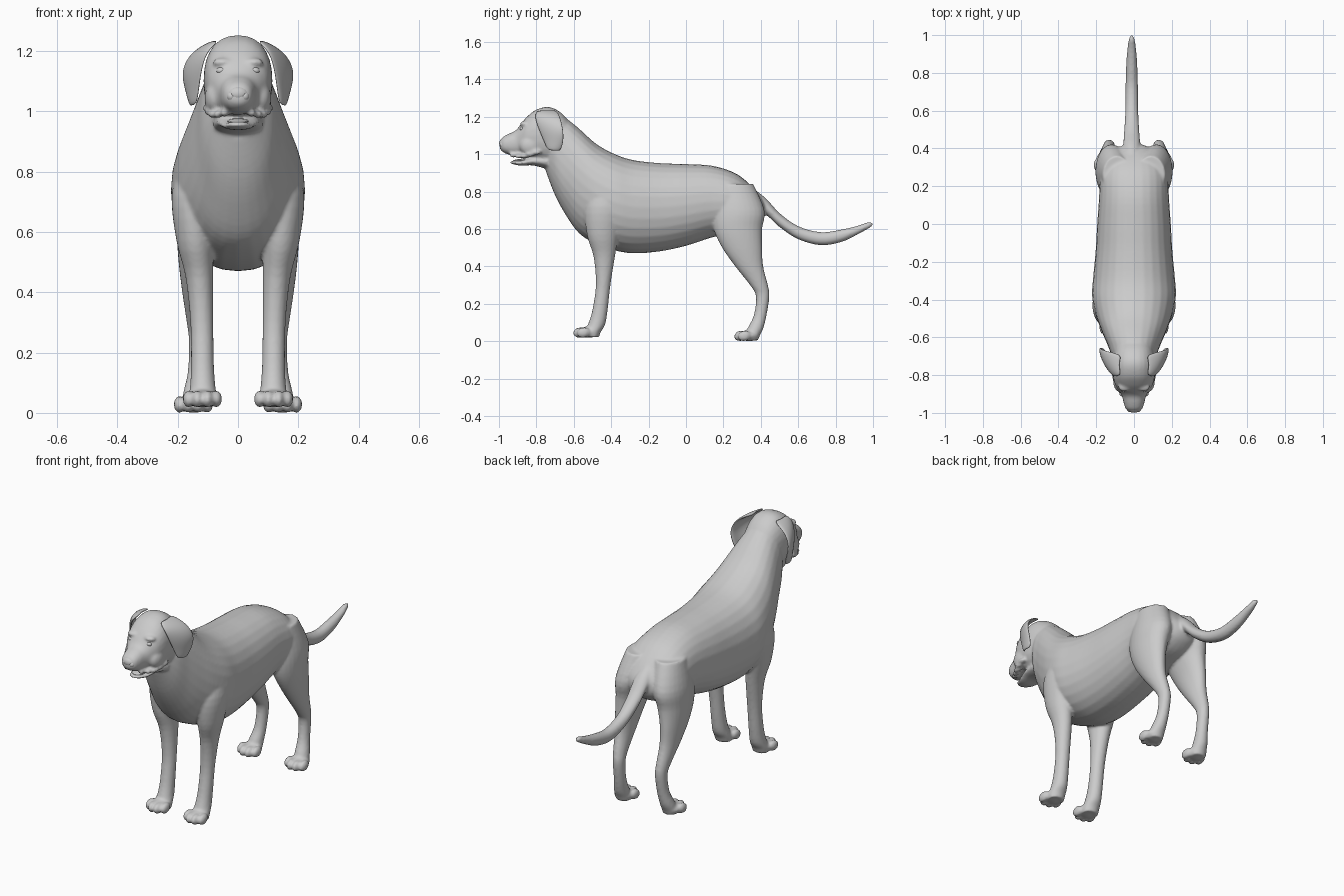
import bpy, bmesh, math
from mathutils import Vector, Matrix


def spline(rows, steps=4):
    """Smooth interpolation between section rows."""
    out = []
    for i in range(len(rows) - 1):
        p0, p1 = rows[max(i - 1, 0)], rows[i]
        p2, p3 = rows[i + 1], rows[min(i + 2, len(rows) - 1)]
        for s in range(steps):
            t = s / steps
            out.append([0.5 * (2 * b + (c - a) * t + (2 * a - 5 * b + 4 * c - d) * t * t
                        + (3 * b - a - 3 * c + d) * t ** 3)
                        for a, b, c, d in zip(p0, p1, p2, p3)])
    return out + [list(rows[-1])]


def loft(bm, rings, axis, power=2.0, n=28):
    """rings: (centre, half width x, half size on the other axis)."""
    loops = []
    for c, rx, r2 in rings:
        loop = []
        for k in range(n):
            a = 2 * math.pi * k / n
            u = math.copysign(abs(math.cos(a)) ** (2 / power), math.cos(a)) * max(rx, .003)
            v = math.copysign(abs(math.sin(a)) ** (2 / power), math.sin(a)) * max(r2, .003)
            off = Vector((u, 0, v)) if axis == 'Y' else Vector((u, v, 0))
            loop.append(bm.verts.new(Vector(c) + off))
        loops.append(loop)
    for a, b in zip(loops, loops[1:]):
        for k in range(n):
            bm.faces.new((a[k], a[(k + 1) % n], b[(k + 1) % n], b[k]))
    bm.faces.new(loops[0])
    bm.faces.new(loops[-1])


def along_y(bm, rows, power=2.0, x=0.0):
    """rows: (y, top z, bottom z, half width)."""
    loft(bm, [((x, y, (t + b) / 2), w, (t - b) / 2) for y, t, b, w in spline(rows)], 'Y', power)


def along_z(bm, rows, side):
    """rows: (z, x, y, half width, half depth)."""
    loft(bm, [((side * x, y, z), w, d) for z, x, y, w, d in spline(rows)], 'Z')


def ball(bm, pos, size, rot=0.0):
    m = Matrix.Translation(pos) @ Matrix.Rotation(rot, 4, 'X') @ Matrix.Diagonal((*size, 1))
    bmesh.ops.create_uvsphere(bm, u_segments=20, v_segments=12, radius=1, matrix=m)


def finish(bm, name):
    bmesh.ops.recalc_face_normals(bm, faces=bm.faces)
    for f in bm.faces:
        f.smooth = True
    me = bpy.data.meshes.new(name)
    bm.to_mesh(me)
    bm.free()
    ob = bpy.data.objects.new(name, me)
    bpy.context.collection.objects.link(ob)
    return ob


body = bmesh.new()

# Torso and neck
along_y(body, [(-.75, 1.13, .91, .07), (-.70, 1.21, .78, .115), (-.64, 1.19, .67, .14),
               (-.57, 1.135, .575, .17), (-.48, 1.055, .52, .203), (-.38, 1.0, .485, .222),
               (-.28, .968, .47, .216), (-.14, .952, .48, .203), (0, .947, .51, .195),
               (.14, .938, .555, .185), (.26, .9, .58, .18), (.34, .84, .6, .15),
               (.40, .77, .64, .09), (.425, .73, .68, .03)], 2.15)

# Skull and muzzle
along_y(body, [(-.60, 1.14, .98, .07), (-.66, 1.215, .95, .10), (-.73, 1.252, .945, .113),
               (-.80, 1.238, .965, .112), (-.85, 1.20, .985, .10), (-.88, 1.165, .988, .082),
               (-.91, 1.127, .99, .064), (-.95, 1.108, .998, .054), (-.98, 1.09, 1.012, .042),
               (-.996, 1.065, 1.03, .02)], 2.3)

# Lower jaw
along_y(body, [(-.74, 1.0, .92, .085), (-.82, .985, .94, .07), (-.88, .968, .938, .052),
               (-.92, .966, .945, .036), (-.938, .960, .952, .018)])

# Tail
along_y(body, [(.30, .86, .72, .05), (.42, .77, .68, .045), (.5, .685, .61, .04),
               (.6, .615, .545, .034), (.72, .583, .513, .033), (.83, .597, .53, .03),
               (.92, .618, .572, .024), (.975, .637, .602, .016), (.998, .633, .618, .007)],
        x=-.012)

front_leg = [(.86, .12, -.40, .07, .09), (.72, .145, -.43, .075, .11), (.57, .142, -.445, .062, .085),
             (.45, .128, -.437, .046, .057), (.30, .12, -.443, .038, .039), (.165, .118, -.46, .038, .041),
             (.09, .117, -.478, .042, .046), (.05, .117, -.50, .048, .045), (.022, .117, -.505, .045, .04)]
hind_leg = [(.84, .09, .26, .075, .10), (.70, .115, .28, .085, .14), (.60, .13, .277, .073, .13),
            (.50, .14, .30, .057, .107), (.40, .14, .338, .045, .075), (.30, .135, .39, .035, .048),
            (.24, .132, .41, .031, .036), (.14, .135, .397, .031, .034), (.07, .143, .372, .038, .042),
            (.03, .146, .355, .042, .04), (.004, .146, .35, .04, .035)]
for s in (-1, 1):
    along_z(body, front_leg, s)
    along_z(body, hind_leg, s)
    # Paws with four toes each
    for px, py, ground in ((.118, -.50, .018), (.148, .36, .0)):
        ball(body, (s * px, py - .022, ground + .03), (.052, .055, .03))
        for k, (dx, dy) in enumerate(((-.046, -.048), (-.017, -.068), (.017, -.068), (.046, -.048))):
            ball(body, (s * (px + dx), py + dy, ground + .028), (.019, .036, .028), .2)
    # Brows, cheeks and upturned lips
    ball(body, (s * .05, -.862, 1.162), (.034, .025, .016))
    ball(body, (s * .075, -.83, 1.045), (.036, .06, .055))
    for x, y, z in ((.045, -.92, .995), (.066, -.89, .99), (.083, -.86, .99), (.097, -.83, 1.0), (.103, -.80, 1.01)):
        ball(body, (s * x, y, z), (.015, .026, .013))

# Fuse everything into one smooth skin
dog = finish(body, "dog_body")
rm = dog.modifiers.new("fuse", 'REMESH')
rm.mode = 'VOXEL'
rm.voxel_size = .0075
rm.use_smooth_shade = True
sm = dog.modifiers.new("soften", 'SMOOTH')
sm.factor = .5
sm.iterations = 4

# Ear flaps: front edge and back edge per row, mirrored
rows = [((.065, -.80, 1.232), (.06, -.69, 1.235)), ((.105, -.812, 1.20), (.15, -.672, 1.20)),
        ((.122, -.788, 1.13), (.188, -.655, 1.135)), ((.13, -.76, 1.07), (.17, -.652, 1.07)),
        ((.138, -.74, 1.02), (.148, -.67, 1.015))]
bm = bmesh.new()
grid = []
for a, b in rows:
    a, b = Vector(a), Vector(b)
    grid.append([bm.verts.new(a.lerp(b, t) + Vector((.014 * math.sin(math.pi * t), 0, 0)))
                 for t in (0, .33, .67, 1)])
for r0, r1 in zip(grid, grid[1:]):
    for k in range(3):
        bm.faces.new((r0[k], r0[k + 1], r1[k + 1], r1[k]))
ears = finish(bm, "ears")
ears.modifiers.new("both_sides", 'MIRROR')
so = ears.modifiers.new("thickness", 'SOLIDIFY')
so.thickness = .014
so.offset = 0
ears.modifiers.new("round", 'SUBSURF').levels = 2
ears.modifiers["round"].render_levels = 2

# Eyes
bm = bmesh.new()
for s in (-1, 1):
    ball(bm, (s * .055, -.876, 1.135), (.017, .013, .012))
finish(bm, "eyes")

# Nose pad with nostril wings
bm = bmesh.new()
ball(bm, (0, -.975, 1.058), (.036, .024, .026))
for s in (-1, 1):
    ball(bm, (s * .022, -.978, 1.05), (.016, .018, .017))
finish(bm, "nose")

# Tongue resting on the lower jaw
bm = bmesh.new()
ball(bm, (0, -.875, .968), (.036, .05, .008), .08)
finish(bm, "tongue")
